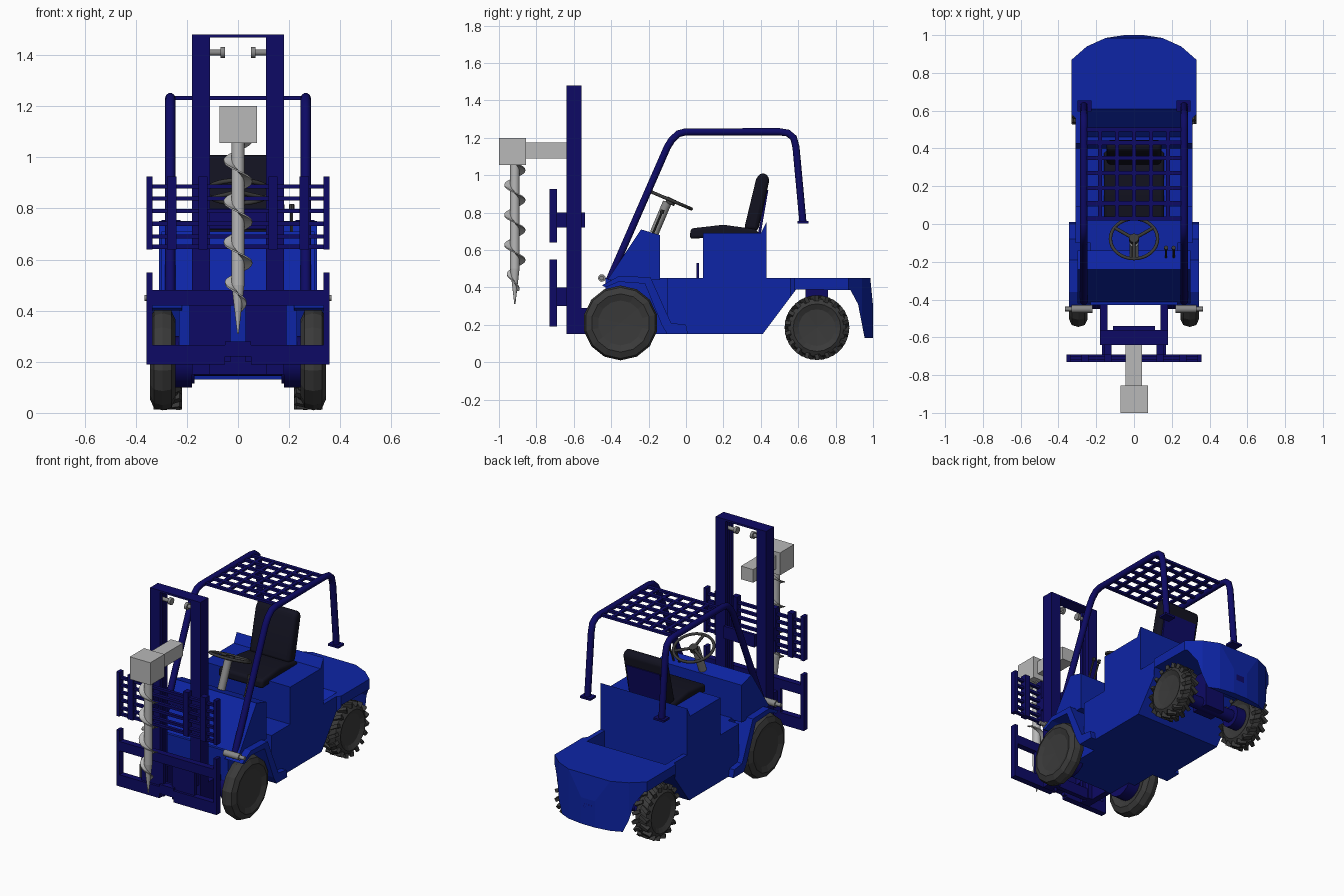
import bpy, bmesh, math
from mathutils import Vector, Matrix

cube = bpy.data.objects.get("Cube")
if cube:
    bpy.data.objects.remove(cube, do_unlink=True)


def material(name, rgb):
    m = bpy.data.materials.new(name)
    m.use_nodes = True
    m.diffuse_color = (*rgb, 1)
    m.node_tree.nodes["Principled BSDF"].inputs["Base Color"].default_value = (*rgb, 1)
    return m


BLUE = material("body blue", (0.004, 0.018, 0.38))
NAVY = material("frame navy", (0.004, 0.003, 0.13))
LIGHT = material("light grey", (0.48, 0.48, 0.48))
STEEL = material("steel grey", (0.25, 0.25, 0.25))
TYRE = material("tyre grey", (0.042, 0.042, 0.042))
BLACK = material("seat black", (0.006, 0.006, 0.014))
SIDES = (("right", -1), ("left", 1))


def finish(name, bm, mat):
    bmesh.ops.recalc_face_normals(bm, faces=bm.faces)
    me = bpy.data.meshes.new(name)
    bm.to_mesh(me)
    bm.free()
    me.materials.append(mat)
    ob = bpy.data.objects.new(name, me)
    bpy.context.collection.objects.link(ob)
    return ob


def add_box(bm, x, y, z):
    lo, hi = Vector((x[0], y[0], z[0])), Vector((x[1], y[1], z[1]))
    bmesh.ops.create_cube(bm, size=1, matrix=Matrix.Translation((lo + hi) / 2)
                          @ Matrix.Diagonal((*(hi - lo), 1)))


def boxes(name, mat, *items):
    bm = bmesh.new()
    for it in items:
        add_box(bm, *it)
    return finish(name, bm, mat)


def span(s, a, b):
    """Range a..b mirrored to side s."""
    return sorted((s * a, s * b))


def prism(name, mat, pts, a, b, axis="x"):
    """Extrude a (y, z) profile along x, or an (x, y) outline along z."""
    bm = bmesh.new()
    place = (lambda p: (a, *p)) if axis == "x" else (lambda p: (*p, a))
    face = bm.faces.new([bm.verts.new(place(p)) for p in pts])
    new = bmesh.ops.extrude_face_region(bm, geom=[face])["geom"]
    d = Vector((b - a, 0, 0)) if axis == "x" else Vector((0, 0, b - a))
    bmesh.ops.translate(bm, vec=d, verts=[v for v in new if isinstance(v, bmesh.types.BMVert)])
    return finish(name, bm, mat)


def smooth(ob):
    bpy.ops.object.select_all(action="DESELECT")
    ob.select_set(True)
    bpy.context.view_layer.objects.active = ob
    bpy.ops.object.shade_smooth_by_angle(angle=math.radians(40))


def rod(name, mat, p, q, r, r2=None, n=16):
    p, q = Vector(p), Vector(q)
    rot = (q - p).to_track_quat("Z", "Y").to_matrix().to_4x4()
    bm = bmesh.new()
    bmesh.ops.create_cone(bm, cap_ends=True, segments=n, radius1=r, radius2=r if r2 is None else r2,
                          depth=(q - p).length, matrix=Matrix.Translation((p + q) / 2) @ rot)
    ob = finish(name, bm, mat)
    smooth(ob)
    return ob


def boolean(ob, cutter, op):
    mod = ob.modifiers.new("cut", "BOOLEAN")
    mod.object, mod.operation, mod.solver = cutter, op, "EXACT"
    bpy.context.view_layer.objects.active = ob
    bpy.ops.object.modifier_apply(modifier=mod.name)
    bpy.data.objects.remove(cutter, do_unlink=True)


# Body: side profile trimmed by the plan outline, with a well behind the seat
body = prism("body", BLUE, [(-0.43, 0.15), (0.41, 0.15), (0.59, 0.39), (0.88, 0.385), (0.92, 0.31),
             (0.955, 0.13), (1.0, 0.13), (1.0, 0.3), (0.985, 0.45), (-0.43, 0.45)], -0.4, 0.4)
half = [(0.23, -0.5), (0.23, -0.1), (0.31, -0.1), (0.31, 0.56), (0.33, 0.58), (0.33, 0.87),
        (0.25, 0.94), (0.15, 0.985), (0.05, 1.0)]
plan = prism("plan", BLUE, half + [(-x, y) for x, y in reversed(half)], 0, 0.6, "z")
boolean(body, plan, "INTERSECT")
well = prism("well", BLUE, [(0.43, 0.5), (0.43, 0.3), (0.46, 0.3), (0.61, 0.451), (0.61, 0.5)], -0.28, 0.28)
boolean(body, well, "DIFFERENCE")

# Cowl and seat box
prism("cowl", BLUE, [(-0.42, 0.44), (-0.24, 0.71), (-0.14, 0.68), (-0.14, 0.44)], -0.3, 0.3)
prism("seat_box", BLUE, [(0.09, 0.3), (0.09, 0.69), (0.4, 0.69), (0.43, 0.75), (0.43, 0.3)], -0.31, 0.31)
boxes("pedals", NAVY, *[((x, x + 0.04), (0.055, 0.07), (0.45, 0.53)) for x in (-0.1, 0.05)])
boxes("hitch", NAVY, ((-0.03, 0.03), (0.97, 1.0), (0.23, 0.27)))

# Front fenders, mast mounts, lamps
for side, s in SIDES:
    prism(side + "_fender", BLUE, [(-0.45, 0.41), (-0.36, 0.46), (-0.19, 0.455), (-0.08, 0.21), (0, 0.2),
          (0.01, 0.15), (-0.1, 0.15), (-0.13, 0.2), (-0.22, 0.42), (-0.36, 0.43), (-0.43, 0.4)],
          s * 0.22, s * 0.345)
    boxes(side + "_mast_mount", NAVY, (span(s, 0.14, 0.18), (-0.57, -0.42), (0.15, 0.29)))
    rod(side + "_lamp", STEEL, (s * 0.22, -0.45, 0.45), (s * 0.33, -0.45, 0.45), 0.02)
    rod(side + "_lamp_cap", STEEL, (s * 0.33, -0.45, 0.45), (s * 0.365, -0.45, 0.45), 0.012)


# Wheels: turned profile with optional angled lugs
def wheel(name, x, y, r, w, n, lugs, s):
    prof = [(-0.3, 0), (-0.36, 0.6), (-0.5, 0.78), (-0.34, 0.95), (0, 1.0),
            (0.34, 0.95), (0.5, 0.78), (0.36, 0.6), (0.3, 0)]
    rr = r - 0.012 if lugs else r
    bm = bmesh.new()
    vs = [bm.verts.new((a * w, 0, b * rr)) for a, b in prof]
    es = [bm.edges.new(e) for e in zip(vs, vs[1:])]
    bmesh.ops.spin(bm, geom=vs + es, axis=(1, 0, 0), cent=(0, 0, 0), angle=math.tau, steps=n)
    bmesh.ops.remove_doubles(bm, verts=bm.verts, dist=0.0005)
    for i in range(lugs):
        for k in (-1, 1):
            m = (Matrix.Rotation(math.tau * (i + 0.25 * k) / lugs, 4, "X")
                 @ Matrix.Translation((k * w * 0.24, 0, r - 0.018))
                 @ Matrix.Rotation(k * 0.5, 4, "Z") @ Matrix.Diagonal((w * 0.5, 0.022, 0.03, 1)))
            bmesh.ops.create_cube(bm, size=1, matrix=m)
    ob = finish(name, bm, TYRE)
    ob.location = (s * x, y, r + 0.01)


for side, s in SIDES:
    wheel(side + "_front_wheel", 0.295, -0.35, 0.2, 0.1, 14, 0, s)
    wheel(side + "_rear_wheel", 0.275, 0.7, 0.175, 0.11, 20, 18, s)
    rod(side + "_front_hub", NAVY, (s * 0.18, -0.35, 0.2), (s * 0.27, -0.35, 0.2), 0.1)
    rod(side + "_rear_hub", NAVY, (s * 0.17, 0.7, 0.185), (s * 0.24, 0.7, 0.185), 0.07)
rod("rear_axle", NAVY, (-0.2, 0.7, 0.185), (0.2, 0.7, 0.185), 0.04)
boxes("rear_axle_block", NAVY, ((-0.07, 0.07), (0.64, 0.76), (0.15, 0.4)))

# Mast with top tie and pulleys
for side, s in SIDES:
    boxes(side + "_mast_rail", NAVY, (span(s, 0.11, 0.18), (-0.64, -0.615), (0.15, 1.48)),
          (span(s, 0.11, 0.18), (-0.585, -0.56), (0.15, 1.48)),
          (span(s, 0.15, 0.18), (-0.62, -0.58), (0.15, 1.48)),
          (span(s, 0.12, 0.15), (-0.62, -0.58), (0.15, 1.45)))
    rod(side + "_pulley_pin", STEEL, (s * 0.06, -0.6, 1.41), (s * 0.12, -0.6, 1.41), 0.012)
    rod(side + "_pulley", STEEL, (s * 0.05, -0.6, 1.41), (s * 0.068, -0.6, 1.41), 0.022)
boxes("mast_ties", NAVY, ((-0.18, 0.18), (-0.64, -0.56), (1.468, 1.48)),
      ((-0.11, 0.11), (-0.56, -0.54), (0.72, 0.8)), ((-0.11, 0.11), (-0.6, -0.57), (0.15, 0.22)))

# Upper rack and lower carriage
Y = (-0.73, -0.69)
rack = [((-0.355, 0.355), (-0.72, -0.7), (z - 0.008, z + 0.008))
        for z in (0.65, 0.69, 0.74, 0.79, 0.838, 0.885)]
frame = [((-0.355, 0.355), Y, (0.42, 0.48)), ((-0.355, -0.05), Y, (0.19, 0.265)),
         ((0.05, 0.355), Y, (0.19, 0.265)), ((-0.05, 0.05), Y, (0.22, 0.28))]
for side, s in SIDES:
    rack += [(span(s, a, b), Y, (0.64, 0.925)) for a, b in ((0.335, 0.358), (0.24, 0.278), (0.12, 0.155))]
    rack.append((span(s, 0.12, 0.155), (-0.7, -0.63), (0.72, 0.8)))
    frame += [(span(s, 0.335, 0.358), Y, (0.19, 0.55)), (span(s, 0.03, 0.19), (-0.715, -0.69), (0.2, 0.48)),
              (span(s, 0.12, 0.17), (-0.7, -0.63), (0.3, 0.4))]
boxes("upper_rack", NAVY, *rack)
boxes("lower_carriage", NAVY, *frame)

# Auger: drive head, arm, shaft, tip and flight
boxes("auger_head", LIGHT, ((-0.072, 0.074), (-1.0, -0.855), (1.055, 1.2)))
boxes("auger_arm", LIGHT, ((-0.045, 0.042), (-0.856, -0.62), (1.09, 1.175)))
AY = -0.915
rod("auger_shaft", LIGHT, (0, AY, 1.06), (0, AY, 0.5), 0.025)
rod("auger_tip", LIGHT, (0, AY, 0.5), (0, AY, 0.31), 0.025, 0.003)
bm = bmesh.new()
prev, turns, per = None, 4.3, 24
for i in range(int(turns * per) + 1):
    t = math.tau * i / per
    z = 1.07 - 0.16 * i / per
    r = 0.056 * min(1, 0.35 + (z - 0.37) * 4)
    inner = 0.02 if z > 0.5 else 0.008
    pair = [bm.verts.new((q * math.cos(t), AY + q * math.sin(t), z)) for q in (inner, r)]
    if prev:
        bm.faces.new((prev[0], prev[1], pair[1], pair[0]))
    prev = pair
flight = finish("auger_flight", bm, LIGHT)
flight.modifiers.new("thickness", "SOLIDIFY").thickness = 0.006


# Overhead guard
def tube(name, mat, pts, r, cyclic=False):
    cu = bpy.data.curves.new(name, "CURVE")
    cu.dimensions, cu.bevel_depth, cu.bevel_resolution = "3D", r, 3
    cu.use_fill_caps = True
    sp = cu.splines.new("POLY")
    sp.points.add(len(pts) - 1)
    for p, co in zip(sp.points, pts):
        p.co = (*co, 1)
    sp.use_cyclic_u = cyclic
    cu.materials.append(mat)
    ob = bpy.data.objects.new(name, cu)
    bpy.context.collection.objects.link(ob)
    return ob


path = [(-0.41, 0.44), (-0.1, 1.15), (-0.075, 1.19), (-0.04, 1.222), (0, 1.232), (0.5, 1.232),
        (0.545, 1.225), (0.575, 1.2), (0.588, 1.15), (0.625, 0.75)]
for side, s in SIDES:
    tube(side + "_guard_tube", NAVY, [(s * 0.265, y, z) for y, z in path], 0.02)
    boxes(side + "_guard_foot", NAVY, (span(s, 0.225, 0.3), (0.595, 0.655), (0.742, 0.755)))
bars = [((-0.265, 0.265), (y - 0.011, y + 0.011), (1.225, 1.24))
        for y in (0.03, 0.11, 0.19, 0.27, 0.35, 0.43, 0.5)]
bars += [((x - 0.011, x + 0.011), (0.03, 0.5), (1.226, 1.239)) for x in (-0.18, -0.09, 0, 0.09, 0.18)]
boxes("guard_grille", NAVY, *bars)

# Seat
for name, pts, w in (
        ("seat_cushion", [(0.02, 0.66), (0.025, 0.715), (0.2, 0.735), (0.38, 0.71), (0.39, 0.68)], 0.16),
        ("seat_back", [(0.31, 0.71), (0.375, 0.98), (0.4, 1.015), (0.44, 1.0), (0.445, 0.97), (0.385, 0.7)], 0.145)):
    seat = prism(name, BLACK, pts, -w, w)
    bev = seat.modifiers.new("soft edge", "BEVEL")
    bev.width, bev.segments = 0.022, 3
    smooth(seat)
prism("seat_bracket", NAVY, [(0.385, 0.69), (0.43, 0.92), (0.44, 0.92), (0.4, 0.69)], -0.12, 0.12)

# Steering column, wheel and control levers
rod("steering_column", STEEL, (0, -0.17, 0.69), (0, -0.1, 0.855), 0.024)
hub = Vector((0, -0.078, 0.865))
tilt = Matrix.Rotation(math.radians(-23), 3, "X")
ring = [hub + tilt @ Vector((0.125 * math.cos(a), 0.115 * math.sin(a), 0))
        for a in (math.tau * i / 32 for i in range(32))]
tube("steering_rim", TYRE, ring, 0.009, True)
for i in (3, 13, 24):
    tube("steering_spoke", TYRE, [hub, ring[i]], 0.009)
rod("steering_hub", TYRE, hub - Vector((0, 0.01, 0.02)), hub + Vector((0, 0.004, 0.01)), 0.026)
for x in (0.17, 0.21):
    rod("control_lever", TYRE, (x, -0.18, 0.68), (x, -0.13, 0.8), 0.006, n=8)
    rod("lever_knob", TYRE, (x, -0.13, 0.795), (x, -0.125, 0.815), 0.011, n=8)
